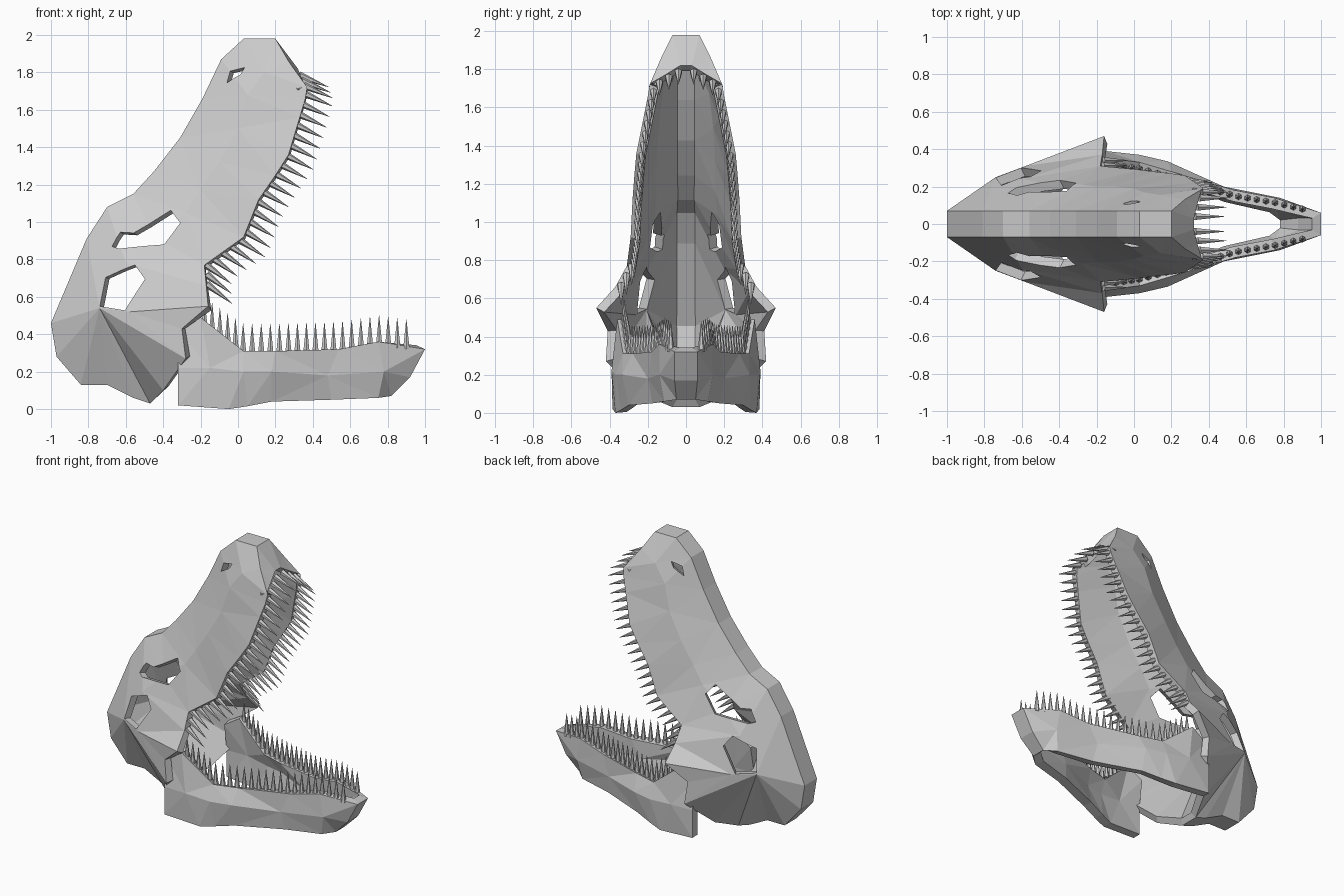
import bpy, bmesh, math
from mathutils import Vector

if "Cube" in bpy.data.objects:
    bpy.data.objects.remove(bpy.data.objects["Cube"])


def shell(name, faces, thickness):
    """Mirrored open surface (points are x, z, y) thickened inward."""
    bm = bmesh.new()
    for pts in faces:
        bm.faces.new([bm.verts.new((x, y, z)) for x, z, y in pts])
    bmesh.ops.remove_doubles(bm, verts=bm.verts[:], dist=0.001)
    bmesh.ops.recalc_face_normals(bm, faces=bm.faces[:])
    bmesh.ops.triangulate(bm, faces=bm.faces[:])
    # outward means away from the mid plane, summed over all faces
    if sum(f.normal.y * f.calc_center_median().y * f.calc_area() for f in bm.faces) < 0:
        bmesh.ops.reverse_faces(bm, faces=bm.faces[:])
    ob = to_object(name, bm)
    mod = ob.modifiers.new("Thickness", 'SOLIDIFY')
    mod.thickness = thickness
    mod.offset = -1
    apply(ob, mod)
    return ob


def to_object(name, bm):
    me = bpy.data.meshes.new(name)
    bm.to_mesh(me)
    bm.free()
    ob = bpy.data.objects.new(name, me)
    bpy.context.collection.objects.link(ob)
    return ob


def apply(ob, mod):
    bpy.context.view_layer.objects.active = ob
    bpy.ops.object.modifier_apply(modifier=mod.name)


def mirror(p):
    return (p[0], p[1], -p[2])


def both_sides(faces):
    return faces + [[mirror(p) for p in reversed(f)] for f in faces]


def grid(rows):
    return [[a[i], a[i + 1], b[i + 1], b[i]]
            for a, b in zip(rows, rows[1:]) for i in range(len(a) - 1)]


def centre_strip(line):
    return [[a, b, mirror(b), mirror(a)] for a, b in zip(line, line[1:])]


def cut(ob, outline, y, lean):
    """Cut an opening at depth y in each side, its walls leaning square to the surface."""
    for s in (1, -1):
        bm = bmesh.new()
        f = bm.faces.new([bm.verts.new((x - .3 * lean[0], s * (y + .3), z - .3 * lean[1]))
                          for x, z in outline])
        ext = bmesh.ops.extrude_face_region(bm, geom=[f])
        bmesh.ops.translate(bm, vec=(.42 * lean[0], -s * .42, .42 * lean[1]),
                            verts=[v for v in ext["geom"] if isinstance(v, bmesh.types.BMVert)])
        bmesh.ops.recalc_face_normals(bm, faces=bm.faces[:])
        cutter = to_object("opening_cutter", bm)
        cutter.hide_render = True
        mod = ob.modifiers.new("Opening", 'BOOLEAN')
        mod.operation = 'DIFFERENCE'
        mod.solver = 'EXACT'
        mod.object = cutter
        apply(ob, mod)
        bpy.data.objects.remove(cutter)


def along(path, count):
    """Evenly spaced points on a polyline, with the fraction travelled."""
    pts = [Vector((x, y, z)) for x, z, y in path]
    lens = [(b - a).length for a, b in zip(pts, pts[1:])]
    for k in range(count):
        t = k / (count - 1)
        d = t * sum(lens)
        for i, l in enumerate(lens):
            if d <= l + 1e-6:
                yield pts[i].lerp(pts[i + 1], min(d / l, 1)), t
                break
            d -= l


def teeth(name, path, count, radius, length, angles):
    bm = bmesh.new()
    for p, t in along(path, count):
        ang = math.radians(angles[0] + (angles[1] - angles[0]) * t)
        d = Vector((math.cos(ang), 0, math.sin(ang)))
        turn = d.to_track_quat('Z', 'Y').to_matrix().to_4x4()
        for s in (1, -1):
            base = Vector((p.x, p.y * s, p.z)) + d * (length / 2 - 0.015)
            m = turn.copy()
            m.translation = base
            bmesh.ops.create_cone(bm, cap_ends=True, segments=6, radius1=radius,
                                  radius2=0.001, depth=length, matrix=m)
    return to_object(name, bm)


# Upper skull: rows of ridge, cheek and lip points from snout to cheekbone
skull_rows = [
    [(.32, 1.82, .03), (.34, 1.77, .11), (.36, 1.73, .18)],
    [(.20, 1.98, .07), (.27, 1.86, .13), (.37, 1.72, .19)],
    [(.03, 1.98, .07), (.14, 1.80, .155), (.36, 1.66, .20)],
    [(-.09, 1.87, .07), (.05, 1.68, .17), (.33, 1.56, .22)],
    [(-.19, 1.66, .07), (0, 1.50, .19), (.27, 1.36, .26)],
    [(-.31, 1.45, .07), (-.10, 1.32, .20), (.20, 1.25, .27)],
    [(-.45, 1.27, .07), (-.20, 1.17, .20), (.11, 1.12, .28)],
    [(-.56, 1.15, .07), (-.28, 1.05, .21), (.03, .92, .29)],
    [(-.70, 1.08, .07), (-.45, .92, .21), (-.18, .77, .31)],
    [(-.81, .91, .07), (-.60, .78, .24), (-.17, .66, .37)],
]
ridge, hub, cheek, lip_end = (-1.0, .46, .07), (-.74, .54, .25), (-.58, .52, .31), (-.16, .55, .47)
# Back of the head fans around one cheek point
nape = [(-.97, .28, .07), (-.84, .13, .07), (-.70, .13, .07), (-.56, .06, .07), (-.47, .03, .07)]
hinge = [(-.40, .10, .24), (-.28, .27, .42), (-.30, .43, .41)]
fan = [ridge] + nape + hinge[:2] + [cheek]
r9, m9, l9 = skull_rows[-1]
side = grid(skull_rows) + [[hub, a, b] for a, b in zip(fan, fan[1:])]
side += [[r9, m9, hub, ridge], [m9, cheek, hub], [m9, l9, lip_end, cheek],
         [cheek, lip_end, hinge[2]], [cheek, hinge[2], hinge[1]]]
spine = [r[0] for r in skull_rows] + [ridge] + nape
skull = shell("upper_skull", both_sides(side) + centre_strip(spine), 0.05)

# Openings in the side of the skull
cut(skull, [(-.69, .88), (-.65, .96), (-.57, .95), (-.37, 1.07), (-.30, .99), (-.38, .87), (-.64, .86)],
    .20, (.45, -.3))
cut(skull, [(-.74, .55), (-.73, .71), (-.55, .77), (-.48, .69), (-.58, .52)], .25, (.5, -.15))
cut(skull, [(-.07, 1.75), (-.055, 1.815), (.03, 1.83), (.01, 1.79)], .13, (.5, -.3))

# Lower jaw: rows of top, middle and bottom points from hinge to chin
jaw_rows = [
    [(-.32, .42, .35), (-.32, .22, .385), (-.32, .02, .385)],
    [(-.20, .49, .36), (-.15, .22, .39), (-.05, 0, .37)],
    [(.03, .31, .33), (.03, .20, .37), (.05, .015, .34)],
    [(.20, .31, .28), (.18, .20, .335), (.18, .04, .30)],
    [(.54, .32, .18), (.48, .18, .20), (.50, .05, .175)],
    [(.75, .36, .14), (.78, .20, .14), (.75, .06, .115)],
    [(1.0, .32, .06), (.92, .17, .06), (.82, .07, .05)],
]
shell("lower_jaw", both_sides(grid(jaw_rows)) + centre_strip(jaw_rows[-1]), 0.06)

# Teeth
teeth("upper_teeth", [(.34, 1.78, .04), (.37, 1.71, .165), (.33, 1.56, .195), (.27, 1.36, .23),
                      (.11, 1.12, .25), (.03, .91, .255), (-.16, .78, .275), (-.155, .66, .34)],
      25, .021, .17, (-22, -38))
teeth("lower_teeth", [(-.18, .45, .325), (.03, .31, .295), (.20, .31, .25), (.54, .32, .15),
                      (.75, .355, .115), (.90, .335, .08)],
      24, .02, .16, (90, 90))
